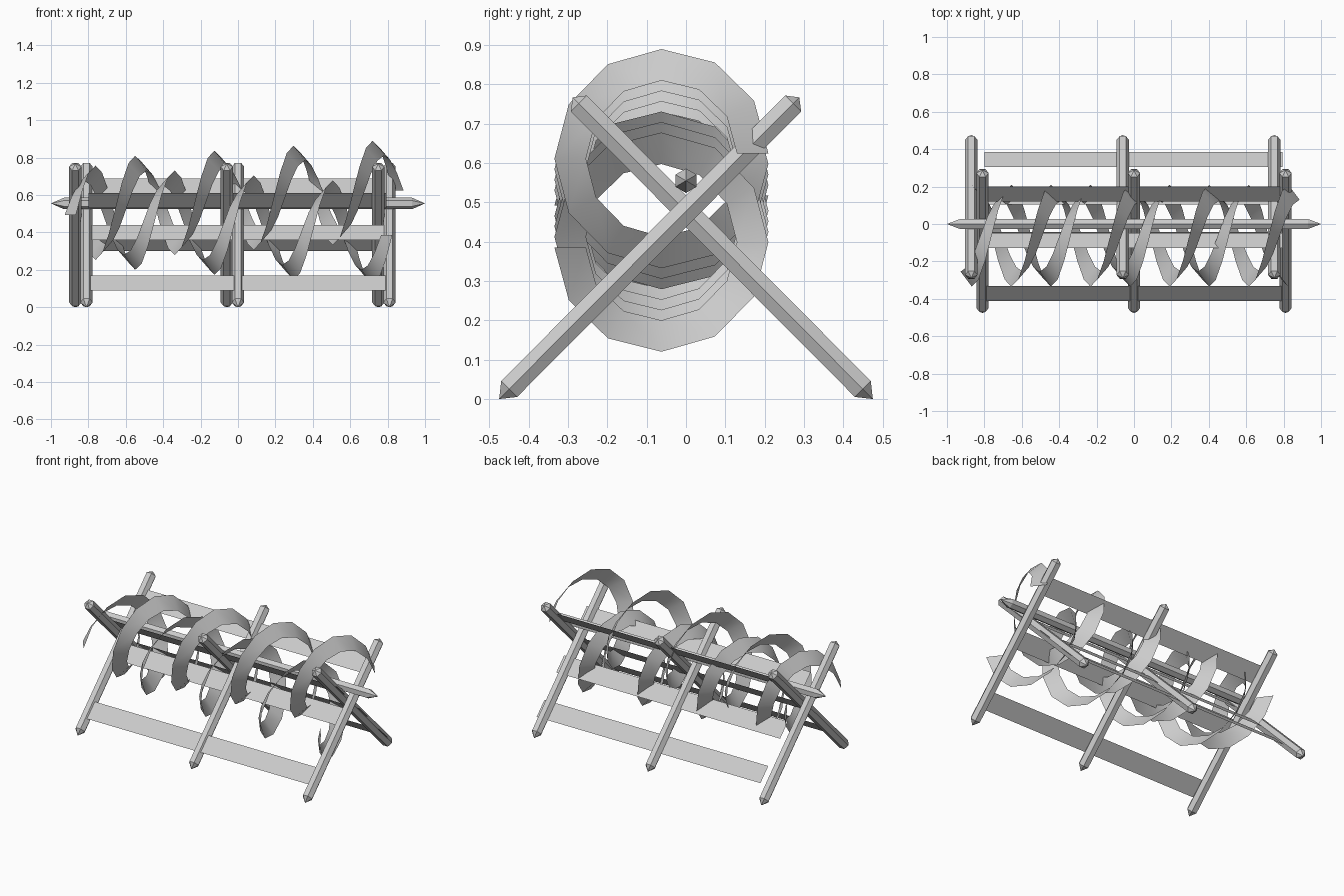
import bpy
from math import sin, cos, pi
from mathutils import Vector

if "Cube" in bpy.data.objects:
    bpy.data.objects.remove(bpy.data.objects["Cube"])


def add_mesh(name, verts, faces, smooth=False):
    me = bpy.data.meshes.new(name)
    me.from_pydata(verts, [], faces)
    me.update()
    if smooth:
        me.polygons.foreach_set("use_smooth", [True] * len(me.polygons))
    ob = bpy.data.objects.new(name, me)
    bpy.context.collection.objects.link(ob)
    return ob


def hex_stake(name, p0, p1, r, tip0, tip1, u):
    """Six-sided rod from p0 to p1 with pointed ends; u points at a corner."""
    p0, p1, u = Vector(p0), Vector(p1), Vector(u)
    d = (p1 - p0).normalized()
    v = d.cross(u)
    verts = [p0]
    for c in (p0 + d * tip0, p1 - d * tip1):
        verts += [c + r * (u * cos(k * pi / 3) + v * sin(k * pi / 3)) for k in range(6)]
    verts.append(p1)
    faces = []
    for k in range(6):
        a, b = 1 + k, 1 + (k + 1) % 6
        faces += [(0, b, a), (a, b, b + 6, a + 6), (a + 6, b + 6, 13)]
    add_mesh(name, verts, faces)


def plank(name, y, z, side):
    """Thin board lying at 45 degrees along the stakes."""
    h = 0.04
    add_mesh(name, [(-0.8, y - h, z - side * h), (0.795, y - h, z - side * h),
                    (0.795, y + h, z + side * h), (-0.8, y + h, z + side * h)],
             [(0, 1, 2, 3)])


def coil(name, sign):
    """Four turns of conical ribbon around a slightly tilted axis."""
    n, pitch, x0 = 12, 0.423, -0.867
    verts, faces = [], []
    for i in range(4 * n + 1):
        a = -pi + 2 * pi * i / n
        x = x0 + pitch * i / n
        axis_z = 0.505 + sign * (0.0675 + 0.063 * x)
        for r, dx in ((0.272, 0), (0.192, 0.06 * sign)):
            verts.append((x + dx, -0.0625 - sign * r * cos(a), axis_z + sign * r * sin(a)))
        if i:
            k = 2 * i
            faces.append((k - 2, k, k + 1, k - 1))
    add_mesh(name, verts, faces, True)


# crossed stakes, one leaning each way at three stations
for i, x in enumerate((-0.81, 0.0, 0.81)):
    hex_stake(f"stake_front_{i}", (x, -0.475, 0), (x, 0.288, 0.767), 0.033, 0.036, 0.022, (1, 0, 0))
    hex_stake(f"stake_back_{i}", (x - 0.06, 0.475, 0), (x - 0.06, -0.288, 0.767), 0.033, 0.036, 0.022, (1, 0, 0))

# long ridge pole
hex_stake("ridge_pole", (-1, 0, 0.555), (1, 0, 0.555), 0.031, 0.07, 0.07, (0, 0, 1))

# boards on both leaning sides
for i, (y, z) in enumerate(((-0.372, 0.13), (-0.083, 0.4), (0.16, 0.648))):
    plank(f"board_front_{i}", y, z, 1)
for i, (y, z) in enumerate(((0.345, 0.13), (0.145, 0.34), (-0.087, 0.57))):
    plank(f"board_back_{i}", y, z, -1)

# two interleaved ribbon coils
coil("upper_coil", 1)
coil("lower_coil", -1)
